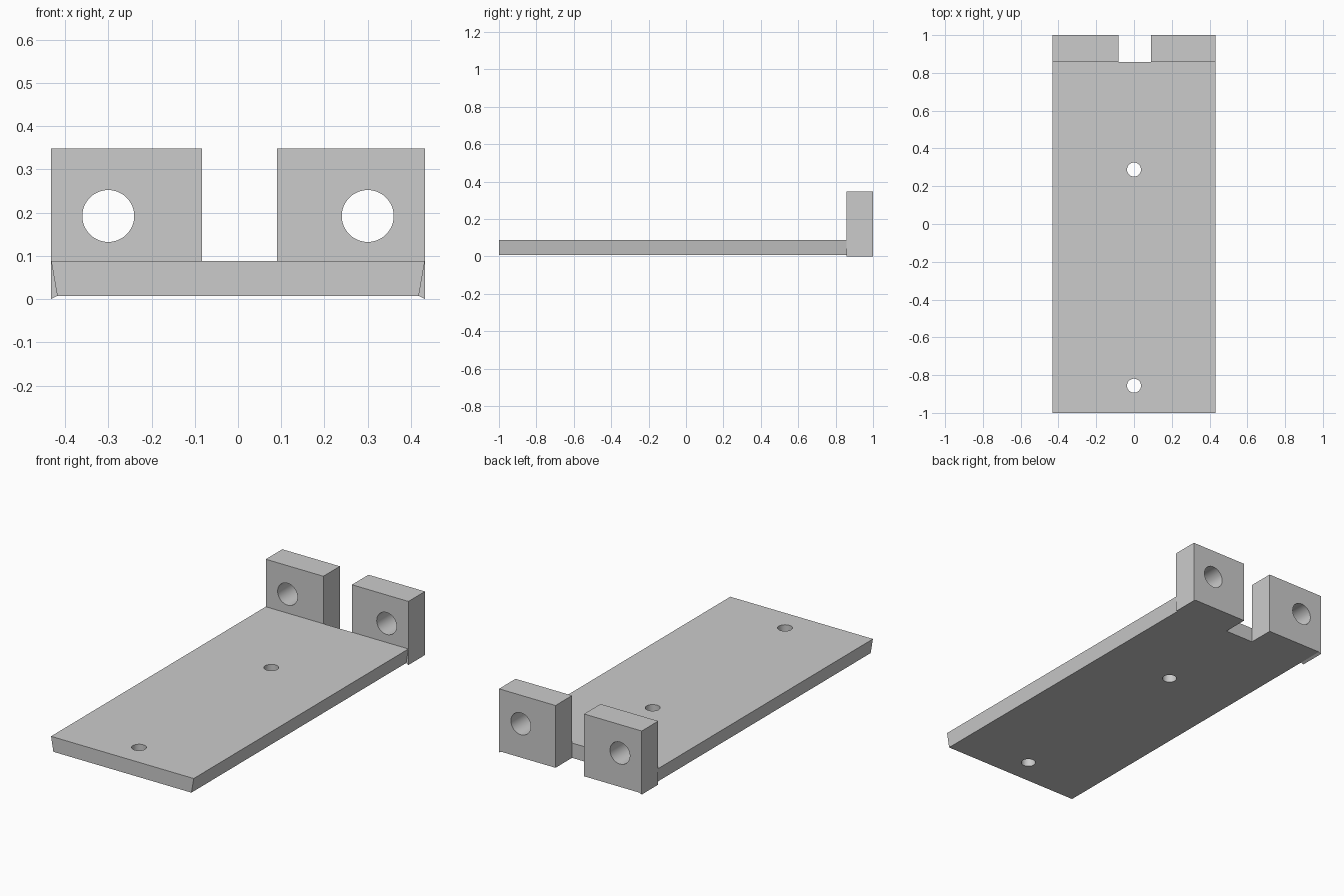
import bpy, bmesh, math

if "Cube" in bpy.data.objects:
    bpy.data.objects.remove(bpy.data.objects["Cube"])


def extrude_profile(name, pts, y0, y1):
    """Solid made from an (x, z) outline swept along y."""
    bm = bmesh.new()
    face = bm.faces.new([bm.verts.new((x, y0, z)) for x, z in pts])
    swept = bmesh.ops.extrude_face_region(bm, geom=[face])["geom"]
    bmesh.ops.translate(bm, vec=(0, y1 - y0, 0),
                        verts=[v for v in swept if isinstance(v, bmesh.types.BMVert)])
    bmesh.ops.recalc_face_normals(bm, faces=bm.faces)
    mesh = bpy.data.meshes.new(name)
    bm.to_mesh(mesh)
    bm.free()
    obj = bpy.data.objects.new(name, mesh)
    bpy.context.collection.objects.link(obj)
    return obj


def drill(name, radius, loc, rot=(0, 0, 0)):
    bpy.ops.mesh.primitive_cylinder_add(vertices=64, radius=radius, depth=0.4,
                                        location=loc, rotation=rot)
    obj = bpy.context.object
    obj.name = name
    obj.hide_render = True
    return obj


def combine(target, other, operation):
    """Apply a boolean and discard the operand."""
    mod = target.modifiers.new(operation.lower(), 'BOOLEAN')
    mod.operation = operation
    mod.solver = 'EXACT'
    mod.object = other
    bpy.context.view_layer.objects.active = target
    bpy.ops.object.modifier_apply(modifier=mod.name)
    bpy.data.objects.remove(other, do_unlink=True)


HALF, FOOT, BOTTOM, TOP, LUG_TOP = 0.432, 0.418, 0.007, 0.088, 0.348
BACK = 0.857

# Base plate with sides tapering inward towards the underside
bracket = extrude_profile("mounting_bracket",
                          [(-FOOT, BOTTOM), (FOOT, BOTTOM), (HALF, TOP), (-HALF, TOP)],
                          -1, BACK)

# Two upright lugs with a small lip at the outer bottom corner
for side, inner in ((-1, 0.083), (1, 0.09)):
    outline = [(HALF, 0), (HALF, LUG_TOP), (inner, LUG_TOP),
               (inner, BOTTOM), (FOOT, BOTTOM)]
    lug = extrude_profile("lug", [(side * x, z) for x, z in outline], BACK, 1)
    combine(bracket, lug, 'UNION')

# Pivot holes through the lugs
for side in (-1, 1):
    combine(bracket, drill("pivot_cutter", 0.06, (side * 0.3, 0.93, 0.192),
                           (math.pi / 2, 0, 0)), 'DIFFERENCE')

# Screw holes through the plate
for y in (0.288, -0.856):
    combine(bracket, drill("screw_cutter", 0.037, (0, y, 0.05)), 'DIFFERENCE')

# Smooth bores, sharp edges elsewhere
bpy.ops.object.select_all(action='DESELECT')
bracket.select_set(True)
bpy.context.view_layer.objects.active = bracket
bpy.ops.object.shade_smooth_by_angle(angle=math.radians(20))
